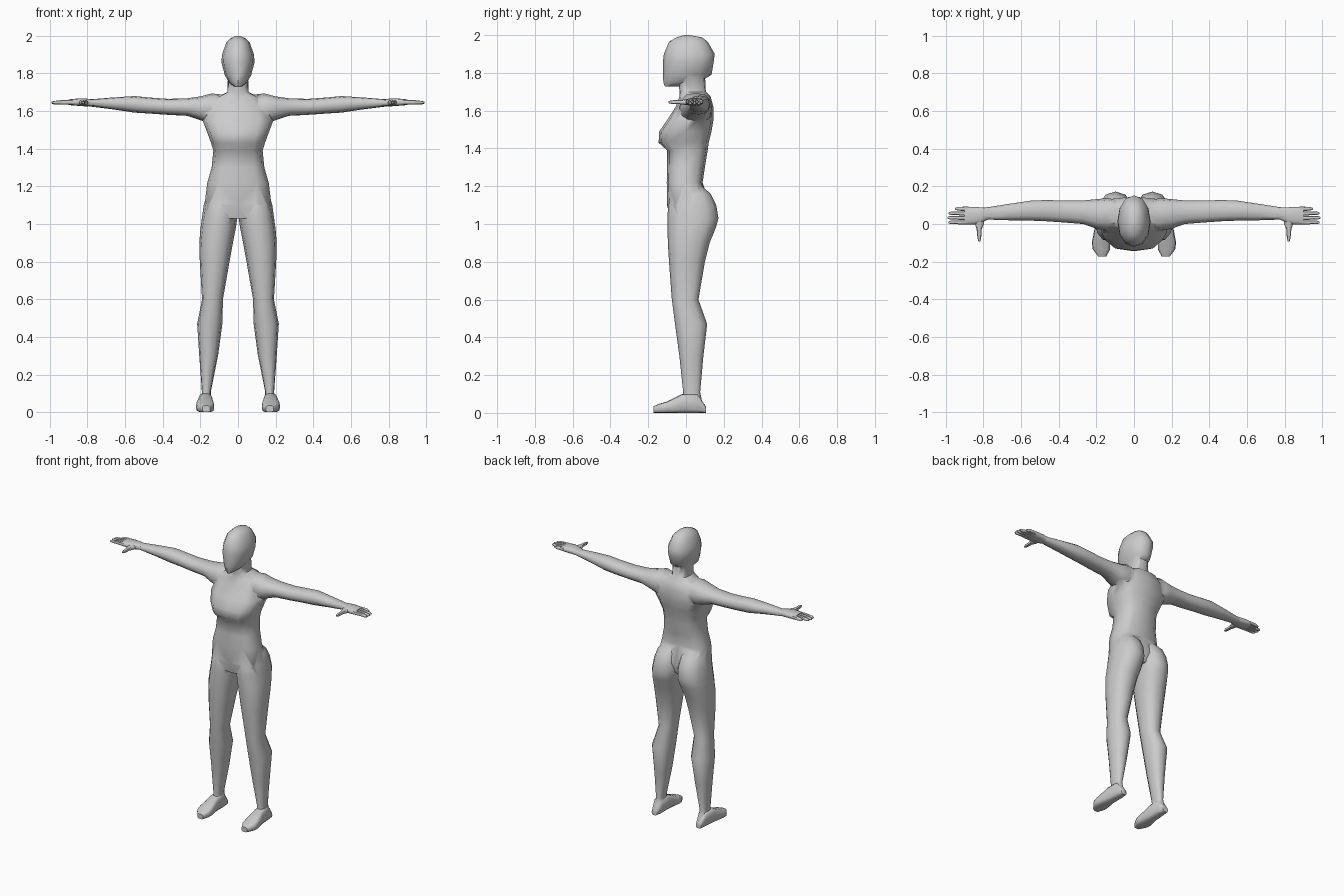
import bpy, bmesh, math
from mathutils import Vector


def section(axis, pos, a0, a1, b0, b1, n=12, p=0.85):
    """Rounded cross-section; (a, b) = (x, y) for z, (y, z) for x, (z, x) for y."""
    pts = []
    for i in range(n):
        t = 2 * math.pi * i / n
        c, s = math.cos(t), math.sin(t)
        a = (a0 + a1) / 2 + (a1 - a0) / 2 * math.copysign(abs(c) ** p, c)
        b = (b0 + b1) / 2 + (b1 - b0) / 2 * math.copysign(abs(s) ** p, s)
        pts.append({'z': (a, b, pos), 'x': (pos, a, b), 'y': (b, pos, a)}[axis])
    return pts


def loft(name, axis, rows, side=1, n=12, p=0.85):
    """Skin a list of cross-sections and cap both ends."""
    bm = bmesh.new()
    rings = []
    for row in rows:
        ring = section(axis, *row, n=n, p=p)
        rings.append([bm.verts.new((side * x, y, z)) for x, y, z in ring])
    for r0, r1 in zip(rings, rings[1:]):
        for i in range(n):
            j = (i + 1) % n
            bm.faces.new((r0[i], r0[j], r1[j], r1[i]))
    bm.faces.new(rings[0])
    bm.faces.new(rings[-1])
    bmesh.ops.recalc_face_normals(bm, faces=bm.faces)
    me = bpy.data.meshes.new(name)
    bm.to_mesh(me)
    bm.free()
    ob = bpy.data.objects.new(name, me)
    bpy.context.collection.objects.link(ob)
    return ob


def sym(rows):
    """(z, half width, front, back) -> symmetric z section."""
    return [(z, -w, w, f, b) for z, w, f, b in rows]


# Torso with neck
body = loft("body", 'z', sym([
    (1.03, 0.12, -0.085, 0.10), (1.10, 0.178, -0.10, 0.125),
    (1.22, 0.163, -0.102, 0.088), (1.30, 0.140, -0.10, 0.10),
    (1.39, 0.131, -0.10, 0.115), (1.43, 0.143, -0.145, 0.12),
    (1.49, 0.165, -0.142, 0.135), (1.55, 0.188, -0.10, 0.145),
    (1.62, 0.170, -0.055, 0.145), (1.675, 0.115, -0.035, 0.13),
    (1.70, 0.057, -0.035, 0.105), (1.80, 0.053, -0.04, 0.10)]), p=0.7)

parts = []
# Head
parts.append(loft("head", 'z', sym([
    (1.728, 0.018, -0.112, -0.03), (1.75, 0.046, -0.12, 0.07),
    (1.79, 0.070, -0.122, 0.135), (1.86, 0.088, -0.122, 0.147),
    (1.90, 0.085, -0.117, 0.152), (1.965, 0.062, -0.09, 0.115),
    (1.988, 0.038, -0.05, 0.085), (2.0, 0.010, -0.01, 0.02)]), p=0.95))

for s in (1, -1):
    # Leg with hip and buttock
    parts.append(loft("leg", 'z', [
        (0.06, 0.142, 0.195, -0.02, 0.085), (0.11, 0.144, 0.192, -0.015, 0.075),
        (0.30, 0.106, 0.206, -0.035, 0.092), (0.47, 0.083, 0.217, -0.058, 0.112),
        (0.60, 0.080, 0.191, -0.075, 0.066), (0.80, 0.045, 0.203, -0.09, 0.10),
        (0.90, 0.027, 0.206, -0.096, 0.125), (0.98, 0.011, 0.199, -0.098, 0.158),
        (1.03, 0.004, 0.192, -0.098, 0.172), (1.10, 0.004, 0.182, -0.095, 0.160),
        (1.16, 0.015, 0.165, -0.07, 0.130), (1.21, 0.04, 0.13, -0.04, 0.075)], s))
    # Foot
    parts.append(loft("foot", 'y', [
        (-0.173, 0.0, 0.035, 0.148, 0.190), (-0.135, 0.0, 0.050, 0.127, 0.219),
        (-0.10, 0.0, 0.060, 0.126, 0.224), (-0.02, 0.0, 0.10, 0.137, 0.209),
        (0.06, 0.0, 0.10, 0.138, 0.202), (0.105, 0.0, 0.035, 0.15, 0.19)], s, p=0.55))
    # Arm with shoulder
    parts.append(loft("arm", 'x', [
        (0.06, -0.01, 0.12, 1.56, 1.685), (0.14, -0.035, 0.138, 1.53, 1.694),
        (0.20, -0.025, 0.132, 1.552, 1.678), (0.27, 0.0, 0.125, 1.575, 1.668),
        (0.37, 0.008, 0.125, 1.58, 1.665), (0.47, 0.015, 0.127, 1.587, 1.672),
        (0.55, 0.018, 0.124, 1.592, 1.680), (0.67, 0.020, 0.106, 1.61, 1.672),
        (0.79, 0.024, 0.087, 1.625, 1.662), (0.81, 0.03, 0.08, 1.63, 1.66)], s))
    # Palm
    parts.append(loft("palm", 'x', [
        (0.77, 0.026, 0.086, 1.627, 1.662), (0.81, 0.008, 0.088, 1.625, 1.667),
        (0.85, -0.003, 0.091, 1.628, 1.667), (0.90, -0.003, 0.092, 1.632, 1.662)],
        s, p=0.7))
    # Fingers
    for y, tip in ((0.009, 0.985), (0.033, 0.99), (0.057, 0.985), (0.081, 0.95)):
        parts.append(loft("finger", 'x', [
            (0.88, y - 0.011, y + 0.011, 1.634, 1.660),
            (0.93, y - 0.0105, y + 0.0105, 1.636, 1.659),
            (tip - 0.012, y - 0.009, y + 0.009, 1.636, 1.654),
            (tip, y - 0.005, y + 0.005, 1.64, 1.650)], s, n=8))
    # Thumb
    parts.append(loft("thumb", 'y', [
        (-0.092, 1.640, 1.650, 0.817, 0.827), (-0.075, 1.635, 1.655, 0.812, 0.832),
        (-0.03, 1.634, 1.656, 0.811, 0.836), (0.0, 1.630, 1.660, 0.797, 0.845),
        (0.04, 1.630, 1.660, 0.795, 0.85)], s, n=8))

# Fuse all parts into one skin
bpy.context.view_layer.objects.active = body
for part in parts:
    mod = body.modifiers.new("fuse", 'BOOLEAN')
    mod.operation = 'UNION'
    mod.solver = 'EXACT'
    mod.object = part
    bpy.ops.object.modifier_apply(modifier=mod.name)
    bpy.data.objects.remove(part, do_unlink=True)

# Smooth shading
bpy.ops.object.select_all(action='DESELECT')
body.select_set(True)
bpy.ops.object.shade_smooth_by_angle(angle=math.radians(50))
